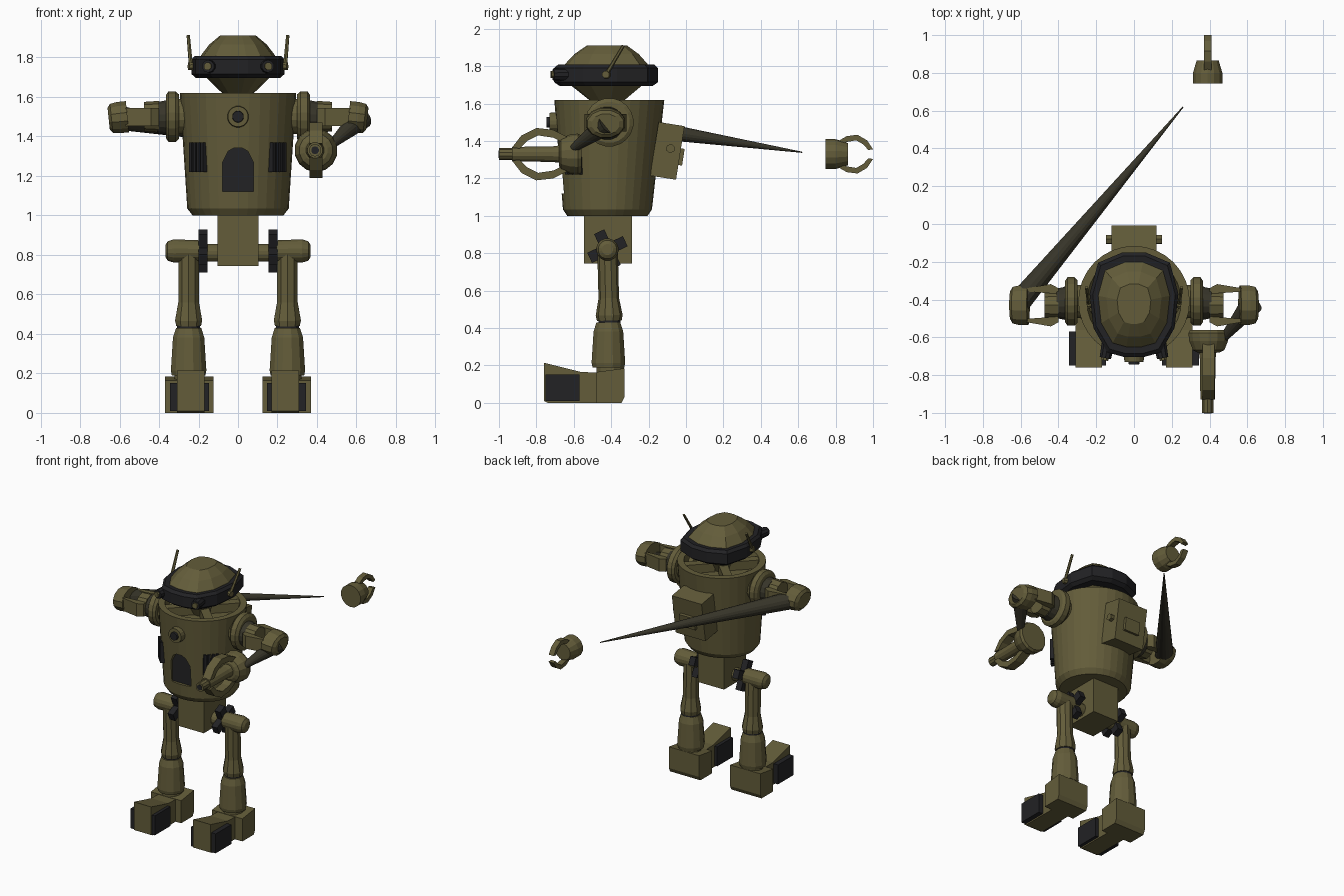
import bpy, bmesh, math
from mathutils import Vector, Matrix

if "Cube" in bpy.data.objects:
    bpy.data.objects.remove(bpy.data.objects["Cube"])


def material(name, rgb):
    m = bpy.data.materials.new(name)
    m.use_nodes = True
    m.diffuse_color = (*rgb, 1)
    m.node_tree.nodes["Principled BSDF"].inputs["Base Color"].default_value = (*rgb, 1)
    return m


OLIVE = material("olive paint", (0.125, 0.108, 0.042))
BLACK = material("black trim", (0.016, 0.016, 0.018))
DARK = material("dark olive rubber", (0.038, 0.035, 0.022))
parts = []


def loft(name, rings, mat):
    """Closed skin through rings that have equal point counts."""
    bm = bmesh.new()
    loops = [[bm.verts.new(p) for p in r] for r in rings]
    n = len(loops[0])
    for a, b in zip(loops, loops[1:]):
        for i in range(n):
            j = (i + 1) % n
            bm.faces.new((a[i], a[j], b[j], b[i]))
    bm.faces.new(loops[0][::-1])
    bm.faces.new(loops[-1])
    bmesh.ops.recalc_face_normals(bm, faces=bm.faces)
    me = bpy.data.meshes.new(name)
    bm.to_mesh(me)
    bm.free()
    me.materials.append(mat)
    ob = bpy.data.objects.new(name, me)
    bpy.context.collection.objects.link(ob)
    parts.append(ob)
    return ob


def ellipse(x, y, z, rx, ry, n):
    return [(x + rx * math.cos(2 * math.pi * i / n), y + ry * math.sin(2 * math.pi * i / n), z)
            for i in range(n)]


def turned(name, start, end, profile, mat, n=16, squash=1.0):
    """Lathe (fraction, radius) pairs along the line from start to end."""
    a, b = Vector(start), Vector(end)
    d = b - a
    u = d.cross((0, 0, 1)) if abs(d.normalized().z) < 0.95 else Vector((1, 0, 0))
    u.normalize()
    v = d.normalized().cross(u)
    rings = []
    for t, r in profile:
        c = a + d * t
        rings.append([c + r * (u * math.cos(k) + squash * v * math.sin(k))
                      for k in (2 * math.pi * (i + 0.5) / n for i in range(n))])
    return loft(name, rings, mat)


def rod(name, start, end, r1, r2, mat, n=16):
    return turned(name, start, end, [(0, r1), (1, r2)], mat, n)


def prism(name, pts, x0, x1, mat):
    """Extrude a (y, z) outline along x."""
    return loft(name, [[(x, y, z) for y, z in pts] for x in (x0, x1)], mat)


def box(name, lo, hi, mat):
    (x0, y0, z0), (x1, y1, z1) = lo, hi
    return prism(name, [(y0, z0), (y1, z0), (y1, z1), (y0, z1)], x0, x1, mat)


def turn(ob, angle, axis, pivot):
    p = Vector(pivot)
    ob.data.transform(Matrix.Translation(p) @ Matrix.Rotation(angle, 4, axis) @ Matrix.Translation(-p))


# Tapered torso with an open recessed top
torso = loft("torso", [ellipse(0, y, z, rx, ry, 32) for y, z, rx, ry in (
    (-.42, 1.0, .23, .215), (-.42, 1.035, .257, .238), (-.41, 1.62, .295, .294),
    (-.41, 1.62, .25, .25), (-.41, 1.55, .23, .23))], OLIVE)
for i in range(4):
    spoke = box("top_spoke", (.05, -.44, 1.54), (.26, -.38, 1.612), OLIVE)
    turn(spoke, math.pi * (i / 2 + .25), 'Z', (0, -.41, 0))


# Arched door recess with a dark panel
def arch(name, y0, y1, mat):
    pts = [(-.078, 1.12), (.078, 1.12), (.078, 1.27), (.05, 1.325), (.02, 1.342),
           (-.02, 1.342), (-.05, 1.325), (-.078, 1.27)]
    return loft(name, [[(x, y, z) for x, z in pts] for y in (y0, y1)], mat)


cutter = arch("door_cutter", -.8, -.64, OLIVE)
parts.remove(cutter)
cutter.hide_render = True
cutter.hide_viewport = True
cut = torso.modifiers.new("door", 'BOOLEAN')
cut.object = cutter
cut.operation = 'DIFFERENCE'
arch("door_panel", -.644, -.62, BLACK)

# Chest port
rod("chest_ring", (0, -.64, 1.5), (0, -.73, 1.5), .058, .052, OLIVE)
rod("chest_lens", (0, -.7, 1.5), (0, -.745, 1.5), .032, .028, BLACK)

# Side vents made of upright slats
for s in (-1, 1):
    for i in range(4):
        slat = box("vent_slat", (-.052 + i * .028, -.70, 1.22), (-.034 + i * .028, -.64, 1.37), BLACK)
        turn(slat, s * math.radians(47), 'Z', (0, -.41, 0))
    back = box("vent_back", (-.052, -.685, 1.225), (.05, -.64, 1.365), BLACK)
    turn(back, s * math.radians(47), 'Z', (0, -.41, 0))

# Backpack leaning with the torso
pack = [box("backpack", (-.12, -.17, 1.2), (.12, -.03, 1.49), OLIVE),
        box("backpack_plate", (-.06, -.04, 1.28), (.06, -.01, 1.37), OLIVE),
        rod("backpack_bolts", (-.148, -.085, 1.36), (.148, -.085, 1.36), .025, .025, OLIVE, 6)]
for ob in pack:
    turn(ob, math.radians(-9), 'X', (0, -.085, 1.345))

# Head: faceted outline shared by neck, visor and dome
half = [(.06, -.15), (.19, -.205), (.235, -.37), (.215, -.55), (.14, -.68), (.05, -.705)]
outline = half + [(-x, y) for x, y in half[::-1]]


def head_ring(z, k):
    return [(x * k, -.42 + (y + .42) * k, z) for x, y in outline]


loft("neck", [head_ring(1.55, .2), head_ring(1.61, .3), head_ring(1.71, .74)], OLIVE)
loft("visor", [head_ring(1.695, .9), head_ring(1.715, 1), head_ring(1.79, 1), head_ring(1.808, .93),
               head_ring(1.805, .84)], BLACK)
loft("dome", [head_ring(1.79, .83), head_ring(1.81, .8), head_ring(1.865, .62), head_ring(1.912, .38)], OLIVE)

for s in (-1, 1):
    # Eyes and antennae
    rod("eye_socket", (s * .13, -.6, 1.755), (s * .152, -.71, 1.755), .038, .032, BLACK, 10)
    rod("eye", (s * .14, -.65, 1.755), (s * .155, -.722, 1.755), .024, .02, OLIVE, 8)
    rod("antenna_base", (s * .21, -.42, 1.755), (s * .25, -.43, 1.755), .024, .02, OLIVE, 8)
    rod("antenna", (s * .238, -.43, 1.75), (s * .252, -.335, 1.91), .011, .009, OLIVE, 6)

    # Shoulder and collar
    rod("shoulder_post", (s * .2, -.41, 1.5), (s * .33, -.41, 1.5), .09, .09, OLIVE)
    turned("shoulder_disc", (s * .3, -.41, 1.5), (s * .365, -.41, 1.5),
           [(0, .115), (.25, .13), (.8, .13), (1, .11)], OLIVE, 20)
    rod("shoulder_collar", (s * .36, -.42, 1.495), (s * .41, -.42, 1.495), .09, .08, DARK)

    # Upper arm fork
    rod("upper_arm", (s * .4, -.43, 1.5), (s * .475, -.43, 1.5), .08, .075, OLIVE, 10)
    for d in (-1, 1):
        y = -.43 + d * .09
        fork = [(.4, y), (.44, y + d * .022), (.57, y), (.57, y - d * .018), (.4, y - d * .03)]
        loft("arm_fork", [[(s * x, q, z) for x, q in fork] for z in (1.452, 1.545)], OLIVE)
    turned("elbow", (s * .56, -.43, 1.5), (s * .655, -.43, 1.49),
           [(0, .108), (.5, .108), (.85, .1), (1, .075)], OLIVE, 12, .76)

    # Hips
    rod("hip_axle", (s * .09, -.42, .81), (s * .2, -.42, .81), .045, .045, OLIVE)
    turned("hip_joint", (s * .195, -.42, .82), (s * .368, -.42, .82),
           [(0, .055), (.75, .06), (.93, .05), (1, .03)], OLIVE)
    for i in range(2):
        lug = box("hip_lugs", (s * .155, -.525, .79), (s * .2, -.315, .85), BLACK)
        turn(lug, math.radians(25 + 90 * i), 'X', (0, -.42, .82))

    # Legs
    x = s * .25
    turned("thigh", (x, -.42, .84), (x, -.41, .44),
           [(0, .05), (.1, .055), (.7, .055), (.93, .072), (1, .066)], OLIVE, 10)
    rod("knee_ring", (x, -.41, .45), (x, -.41, .41), .06, .062, BLACK, 12)
    turned("calf", (x, -.415, .43), (x, -.415, .19),
           [(0, .066), (.2, .082), (.9, .093), (1, .088)], OLIVE, 12)
    rod("ankle", (x, -.405, .22), (x, -.405, .05), .075, .075, OLIVE, 12)

    # Feet
    prism("foot", [(-.76, .01), (-.76, .215), (-.56, .165), (-.4, .16), (-.4, 0), (-.74, 0)],
          s * .17, s * .31, OLIVE)
    prism("heel", [(-.478, 0), (-.478, .165), (-.33, .185), (-.33, .03), (-.345, 0)],
          s * .125, s * .37, OLIVE)
    for x0, x1 in ((.147, .172), (.308, .345)):
        box("foot_pad", (s * x0, -.75, .01), (s * x1, -.57, .152), BLACK)

# Pelvis
box("pelvis", (-.105, -.545, .745), (.105, -.29, 1.01), OLIVE)

# Tapered forearms
rod("left_forearm", (.625, -.42, 1.495), (.47, -.61, 1.355), .06, .02, DARK)
rod("right_forearm", (-.605, -.41, 1.495), (.26, .62, 1.34), .062, .003, DARK)


# Hands: wrist drum with two curved claws
def hand(name, x, y, z, d, k, kz, width, drum):
    turned(name + "_drum", (x, y, z), (x, y + d * .12, z), drum, OLIVE, 14)
    claw = [(0, .08), (.1, .13), (.19, .14), (.27, .1), (.32, .035),
            (.28, .03), (.24, .07), (.18, .1), (.1, .088), (0, .04)]
    for up in (-1, 1):
        prism(name + "_claw", [(y + d * (.05 + a * k), z + up * b * kz) for a, b in claw],
              x - width, x + width, OLIVE)


hand("left_hand", .395, -.56, 1.33, -1, 1, 1, .032, [(0, .1), (.15, .11), (.5, .105), (.9, .085), (1, .06)])
hand("right_hand", .39, .745, 1.33, 1, .64, .74, .02, [(0, .08), (.45, .08), (1, .06)])

# Barrel in the left hand
turned("barrel", (.39, -.66, 1.33), (.39, -.93, 1.33), [(0, .05), (.2, .043), (1, .04)], OLIVE, 12)
rod("barrel_tip", (.39, -.92, 1.33), (.39, -1, 1.33), .032, .032, OLIVE, 10)
rod("barrel_bore", (.39, -.99, 1.33), (.39, -1.002, 1.33), .02, .02, BLACK, 10)

# Smooth round parts while keeping edges sharp
for ob in bpy.context.view_layer.objects:
    ob.select_set(ob in parts)
bpy.context.view_layer.objects.active = torso
bpy.ops.object.shade_smooth_by_angle(angle=math.radians(32))
